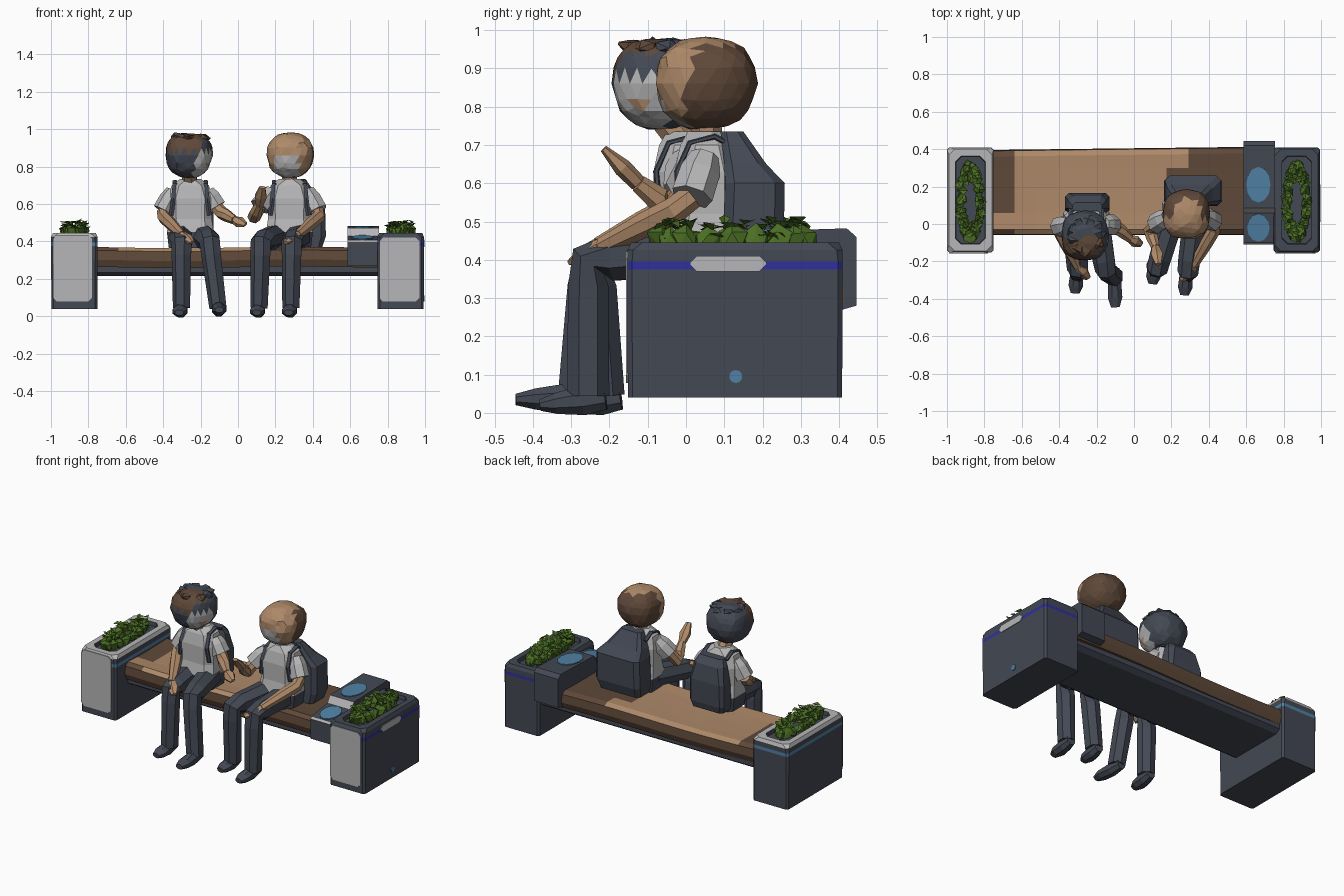
import bpy, bmesh, math, random
from mathutils import Vector as V, Matrix

if "Cube" in bpy.data.objects:
    bpy.data.objects.remove(bpy.data.objects["Cube"])

random.seed(4)

# ---- colours ----
COL = {"off_white": (.47, .47, .48), "slate": (.056, .065, .087), "brown": (.115, .066, .041),
       "tan": (.42, .25, .14), "leaf_green": (.07, .155, .017), "sky_blue": (.08, .22, .37),
       "deep_blue": (.03, .03, .34)}
MAT = {}
for k, c in COL.items():
    MAT[k] = bpy.data.materials.new(k)
    MAT[k].diffuse_color = (*c, 1)


def finish(name, bm, rule):
    """Turn a bmesh into an object; rule is a colour or f(centre, normal) -> colour."""
    bmesh.ops.recalc_face_normals(bm, faces=bm.faces)
    bm.normal_update()
    me = bpy.data.meshes.new(name)
    slots = []
    for f in bm.faces:
        k = rule if isinstance(rule, str) else rule(f.calc_center_median(), f.normal)
        if k not in slots:
            slots.append(k)
        f.material_index = slots.index(k)
    bm.to_mesh(me)
    bm.free()
    for k in slots:
        me.materials.append(MAT[k])
    ob = bpy.data.objects.new(name, me)
    bpy.context.collection.objects.link(ob)
    return ob


def skin(name, rings, rule):
    """Join rings of points into a capped solid."""
    bm = bmesh.new()
    R = [[bm.verts.new(p) for p in r] for r in rings]
    n = len(R[0])
    for a, b in zip(R, R[1:]):
        for i in range(n):
            bm.faces.new((a[i], a[(i + 1) % n], b[(i + 1) % n], b[i]))
    bm.faces.new(R[0])
    bm.faces.new(R[-1])
    return finish(name, bm, rule)


def tube(name, pts, radii, rule, n=7):
    """Limb along a path; radii are (sideways, other) pairs or single numbers."""
    pts = [V(p) for p in pts]
    rings = []
    for i, p in enumerate(pts):
        t = (pts[min(i + 1, len(pts) - 1)] - pts[max(i - 1, 0)]).normalized()
        side = (V((1, 0, 0)) - t * t.x).normalized()
        up = t.cross(side)
        r = radii[i] if isinstance(radii[i], tuple) else (radii[i],) * 2
        rings.append([p + side * r[0] * math.cos(a) + up * r[1] * math.sin(a)
                      for a in (2 * math.pi * (j + .5) / n for j in range(n))])
    return skin(name, rings, rule)


def crect(cx, cy, hx, hy, c, z):
    """Rectangle with cut corners, as a ring at height z."""
    q = [(hx, hy - c), (hx - c, hy), (c - hx, hy), (-hx, hy - c),
         (-hx, c - hy), (c - hx, -hy), (hx - c, -hy), (hx, c - hy)]
    return [V((cx + x, cy + y, z)) for x, y in q]


def plate(name, centre, rx, ry, rot, col, n=12, c=None):
    """Thin painted plate: ellipse, or cut-corner rectangle when c is given."""
    if c is None:
        base = [V((rx * math.cos(2 * math.pi * i / n), ry * math.sin(2 * math.pi * i / n), 0)) for i in range(n)]
    else:
        base = crect(0, 0, rx, ry, c, 0)
    M = Matrix.Translation(centre) @ Matrix.Rotation(rot[1], 4, 'Y') @ Matrix.Rotation(rot[0], 4, 'X')
    return skin(name, [[M @ (p + V((0, 0, h))) for p in base] for h in (-.003, .003)], col)


# ---- planters with stripe, rim, soil and leaves ----
def planter(name, cx, stripe, rim):
    def rule(c, n):
        if .376 < c.z < .394 and abs(n.z) < .5:
            return stripe
        if c.z > .425 and n.z > .2:
            return rim
        return "slate"
    rings = [crect(cx, .128, hx, hy, ch, z) for hx, hy, ch, z in (
        (.123, .28, .012, .04), (.124, .281, .012, .375), (.124, .281, .012, .395), (.124, .281, .015, .425),
        (.115, .272, .03, .445), (.08, .235, .03, .445), (.078, .232, .03, .42))]
    skin(name + "_planter", rings, rule)
    # jagged bushy clumps around the trough, then loose leaves
    bm = bmesh.new()
    for i in range(18):
        a = i * 2 * math.pi / 18
        M = Matrix.Translation((cx + .05 * math.cos(a), .12 + .185 * math.sin(a), .452))
        for v in bmesh.ops.create_icosphere(bm, subdivisions=1, radius=1, matrix=M)["verts"]:
            o = M.translation
            d = v.co - o
            v.co = o + V((d.x * .03, d.y * .04, d.z * .038)) * random.uniform(.6, 1.25)
    for _ in range(80):
        a, s = random.uniform(0, 6.28), random.uniform(.6, 1)
        x, y = cx + .068 * s * math.cos(a), .12 + .2 * s * math.sin(a)
        z = random.uniform(.45, .505)
        L, w = random.uniform(.03, .06), random.uniform(.015, .025)
        M = Matrix.Translation((x, y, z)) @ Matrix.Rotation(random.uniform(0, 6.28), 4, 'Z') \
            @ Matrix.Rotation(random.uniform(-.9, .6), 4, 'Y')
        v = [bm.verts.new(M @ V(p)) for p in ((-L / 2, 0, 0), (0, w, .008), (L / 2, 0, 0), (0, -w, .008))]
        bm.faces.new((v[0], v[1], v[2]))
        bm.faces.new((v[0], v[2], v[3]))
    finish(name + "_leaves", bm, "leaf_green")


planter("left", -.875, "sky_blue", "off_white")
planter("right", .87, "deep_blue", "slate")
HALF = math.pi / 2
plate("left_front_panel", (-.885, -.154, .257), .105, .178, (HALF, 0), "off_white", c=.02)
plate("right_front_panel", (.863, -.154, .25), .107, .172, (HALF, 0), "off_white", c=.02)
plate("side_label_patch", (.995, .11, .39), .02, .1, (0, HALF), "off_white", c=.018)
plate("side_lamp", (.994, .13, .095), .017, .017, (0, HALF), "sky_blue")

# ---- bench seat and under-beam ----
xs = [-.755 + 1.51 * i / 26 for i in range(27)]
wood = [(-.045, .262), (-.06, .30), (-.055, .35), (-.03, .368), (.06, .363), (.18, .362), (.30, .364), (.37, .366),
        (.40, .35), (.405, .30), (.39, .262)]


def seat_colour(c, n):
    if n.z > .5:
        edge = .28 if c.y > .28 else .2
        if -.63 < c.x < edge or (c.x < -.6 and -.04 < c.y < .05):
            return "tan"
    return "brown"


skin("seat", [[V((x, y + (.012 * x if y > .3 else 0), z + .004 * math.sin(5 * x))) for y, z in wood] for x in xs],
     seat_colour)
beam = [(-.03, .27), (-.03, .235), (.0, .215), (.35, .215), (.38, .235), (.38, .27)]
skin("seat_beam", [[V((x, y, z)) for y, z in beam] for x in (-.76, .76)], "slate")

# ---- charging console beside the right planter ----
con = [(-.11, .27), (-.11, .395), (-.10, .408), (.06, .43), (.085, .472), (.42, .482), (.445, .46), (.445, .28), (.41, .27)]
skin("console", [[V((x, y, z)) for y, z in con] for x in (.585, .755)],
     lambda c, n: "off_white" if n.y < -.5 and c.z > .4 else "slate")
plate("rear_pad", (.665, .21, .478), .065, .095, (.03, 0), "sky_blue")
plate("front_pad", (.665, -.02, .421), .06, .075, (.137, 0), "sky_blue")


# ---- children ----
def head(name, c, rule):
    bm = bmesh.new()
    bmesh.ops.create_icosphere(bm, subdivisions=3, radius=1)
    for v in bm.verts:
        p = V([math.copysign(abs(k) ** .8, k) for k in v.co])
        w = 1 - .13 * max(0, -p.z)      # narrower jaw
        v.co = V((p.x * .128 * w, p.y * .134 * w, p.z * .122)) * random.uniform(.96, 1.02) + V(c)
    finish(name + "_head", bm, lambda q, n: rule(q - V(c), n))


def child(name, cx, cy, hc, rule, legs, arms, pack, strap_sides):
    head(name, hc, rule)
    tube(name + "_neck", [(cx, cy, .70), (hc[0], hc[1] + .0, .78)], [.042, .042], "tan")
    # shirt with trouser waist
    skin(name + "_torso", [crect(cx, cy, hx, hy, .04, z) for hx, hy, z in (
        (.115, .10, .365), (.125, .10, .45), (.115, .085, .52), (.118, .085, .63), (.10, .07, .70), (.055, .05, .735))],
        lambda c, n: "slate" if c.z < .45 else "off_white")
    for i, (hip, knee, ankle, toe) in enumerate(legs):
        s = "_right" if i == 0 else "_left"
        k, a = V(knee), V(ankle)
        tube(name + s + "_leg", [hip, V(hip).lerp(k, .8), k, k.lerp(a, .2), a],
             [.068, .062, (.058, .05), (.055, .055), (.048, .056)], "slate")
        t = V(toe)
        heel = V((a.x, a.y + .045, .04))
        tube(name + s + "_shoe", [heel, heel.lerp(t, .35), heel.lerp(t, .75), t],
             [(.028, .034), (.038, .042), (.042, .03), (.025, .016)], "slate", 8)
    for i, (sh, cuff, elbow, wrist, tip) in enumerate(arms):
        s = "_right" if i == 0 else "_left"
        tube(name + s + "_sleeve", [sh, V(sh).lerp(V(cuff), .4), cuff], [.04, .054, .056], "off_white")
        tube(name + s + "_arm", [cuff, elbow, V(elbow).lerp(V(wrist), .4), wrist], [.034, .036, .034, .024], "tan")
        w, t = V(wrist), V(tip)
        tube(name + s + "_hand", [w, w.lerp(t, .45), t], [.022, (.036, .024), (.018, .01)], "tan", 6)
    # backpack and shoulder straps
    skin(name + "_backpack", [crect(*r) for r in pack], "slate")
    for sx in strap_sides:
        x = cx + sx * .082
        tube(name + "_strap", [(x, cy + .08, .69), (x, cy + .02, .722), (x, cy - .045, .705),
                               (x + sx * .008, cy - .078, .63), (x + sx * .02, cy - .07, .54)],
             [(.014, .008)] * 5, "slate", 6)


def left_colours(p, n):
    if p.x > .02 and -.115 < p.y < .01 and p.z < .015:
        return "tan" if p.x > .09 and -.09 < p.z < -.03 and p.y < -.03 else "off_white"
    if p.y < -.01 and p.z > .02:
        return "brown" if p.x < .075 or p.z > .08 else "slate"
    return "off_white" if p.x > .03 and p.y < -.1 and p.z < .015 else "slate"


def right_colours(p, n):
    if p.y < -.03 and -.115 < p.z < .005 and -.085 < p.x < .045:
        return "off_white"
    if p.y < -.05 + .3 * max(0, p.z) or n.z > .9 or (p.x < -.06 and p.y < -.01):
        return "tan"
    return "brown"


child("boy", -.255, .0, (-.262, -.062, .86), left_colours,
      [((-.31, .0, .43), (-.30, -.245, .40), (-.30, -.255, .045), (-.315, -.37, .02)),
       ((-.19, .0, .43), (-.15, -.25, .40), (-.105, -.28, .045), (-.10, -.445, .035))],
      [((-.345, .0, .67), (-.40, -.015, .565), (-.395, -.045, .53), (-.30, -.23, .435), (-.245, -.29, .395)),
       ((-.165, .0, .67), (-.115, -.005, .585), (-.09, -.02, .555), (-.02, -.08, .515), (.04, -.11, .49))],
      [(-.25, .105, .11, .05, .02, .38), (-.25, .11, .12, .055, .02, .42), (-.25, .115, .118, .052, .02, .56),
       (-.25, .105, .10, .045, .025, .66), (-.25, .09, .08, .025, .015, .70)], (-1, 1))

child("girl", .275, .055, (.28, .052, .86), right_colours,
      [((.21, .04, .43), (.125, -.24, .40), (.115, -.215, .045), (.10, -.32, .02)),
       ((.33, .04, .43), (.29, -.255, .40), (.285, -.255, .045), (.27, -.38, .02))],
      [((.18, .04, .67), (.115, .0, .585), (.085, -.035, .53), (.115, -.125, .60), (.13, -.215, .69)),
       ((.37, .05, .67), (.425, .015, .565), (.43, -.03, .53), (.32, -.22, .435), (.255, -.30, .395))],
      [(.31, .165, .14, .07, .02, .37), (.315, .175, .155, .08, .025, .43), (.315, .18, .15, .078, .025, .60),
       (.30, .155, .12, .055, .02, .65), (.29, .12, .07, .03, .015, .735)], (-1, 1))

# ---- flat, uneven hair tufts on one head ----
for i in range(9):
    a = i * 2 * math.pi / 9 + random.uniform(-.2, .2)
    d = V((math.cos(a), math.sin(a), 0))
    p = V((-.262, -.062, .95)) + d * .07
    reach = .045 if d.x > -.3 else .025
    tube("hair_tuft", [p - d * .04, p + d * .02 + V((0, 0, .006)), p + d * reach + V((0, 0, .016 * (i % 2)))],
         [(.04, .02), (.034, .02), .004], "brown" if d.y < -.3 else "slate", 5)

for m in bpy.data.materials:
    if m.users and not m.is_grease_pencil:
        m.use_nodes = True
        m.node_tree.nodes["Principled BSDF"].inputs["Base Color"].default_value = m.diffuse_color
